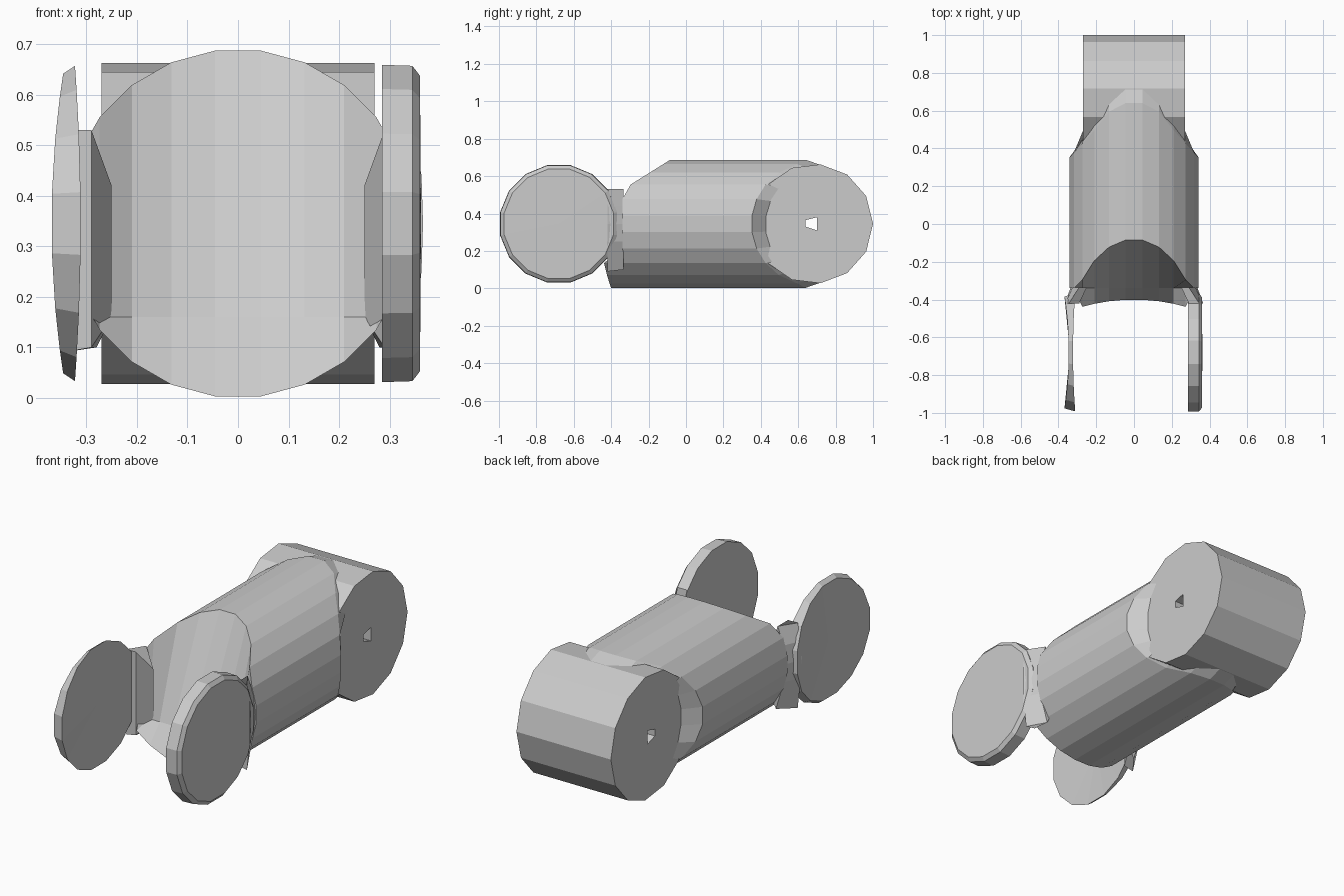
import bpy, bmesh
from math import sin, cos, pi, sqrt

cube = bpy.data.objects.get("Cube")
if cube:
    bpy.data.objects.remove(cube)

grey = bpy.data.materials.new("light grey")
grey.use_nodes = True
grey.diffuse_color = (0.6, 0.6, 0.6, 1)
grey.node_tree.nodes["Principled BSDF"].inputs["Base Color"].default_value = (0.6, 0.6, 0.6, 1)

MID = 0.345        # height of every axis
PIVOT = 0.68       # distance of both pivots from the centre
R_PIVOT = 0.32


def finish(name, bm):
    bmesh.ops.recalc_face_normals(bm, faces=bm.faces)
    mesh = bpy.data.meshes.new(name)
    bm.to_mesh(mesh)
    bm.free()
    mesh.materials.append(grey)
    obj = bpy.data.objects.new(name, mesh)
    bpy.context.collection.objects.link(obj)
    return obj


def add_ring(bm, points):
    return [bm.verts.new(p) for p in points]


def bridge(bm, a, b):
    n = len(a)
    for i in range(n):
        j = (i + 1) % n
        bm.faces.new((a[i], a[j], b[j], b[i]))


def fan(bm, ring, apex):
    tip = bm.verts.new(apex)
    for i, v in enumerate(ring):
        bm.faces.new((v, ring[(i + 1) % len(ring)], tip))


# Body: round shank with a scooped front and a rear fitted to the cross barrel
def front_y(x, z):
    if z < 0.16:
        return -0.40 - 0.04 * (x / 0.28) ** 2
    return max(-0.34, -0.08 - (2 * MID - z) * 1.6)


def rear_y(z):
    reach = sqrt(max(0.0, 0.33 ** 2 - (z - MID) ** 2))
    return min(0.64, PIVOT - reach)


SEG = 24
section = []
for i in range(SEG):
    a = 2 * pi * (i + 0.5) / SEG
    section.append((0.345 * cos(a), MID + 0.345 * sin(a)))

bm = bmesh.new()
front = add_ring(bm, [(x, front_y(x, z), z) for x, z in section])
rear = add_ring(bm, [(x, rear_y(z), z) for x, z in section])
inner = add_ring(bm, [(max(-0.265, min(0.265, x)), rear_y(z) + 0.08,
                       MID + (z - MID) * 0.92) for x, z in section])
bridge(bm, front, rear)
bridge(bm, rear, inner)
# Scoop: vertical strips with a small shelf near the bottom
half = SEG // 2
top = front[:half]
bottom = front[:half - 1:-1]
middle = add_ring(bm, [(v.co.x, -0.34, max(0.16, w.co.z + 0.01))
                       for v, w in zip(top, bottom)])
for upper, lower in ((top, middle), (middle, bottom)):
    for i in range(half - 1):
        bm.faces.new((upper[i], upper[i + 1], lower[i + 1], lower[i]))
for i in (0, half - 1):
    bm.faces.new((top[i], middle[i], bottom[i]))
finish("body", bm)

# Rear cross barrel with a small square hole right through
bm = bmesh.new()
SIDES = 13
HOLE = [(0.70, 0.38), (0.64, 0.365), (0.64, 0.33), (0.70, 0.31)]
outer_rings, hole_rings = [], []
for x in (-0.27, 0.27):
    outer = add_ring(bm, [(x, PIVOT + R_PIVOT * cos(2 * pi * i / SIDES),
                           MID + R_PIVOT * sin(2 * pi * i / SIDES)) for i in range(SIDES)])
    hole = add_ring(bm, [(x, y, z) for y, z in HOLE])
    for i in range(SIDES):
        j = (i + 1) % SIDES
        near, far = hole[i * 4 // SIDES], hole[j * 4 // SIDES]
        corners = [outer[i], outer[j], far] + ([near] if near is not far else [])
        bm.faces.new(corners)
    outer_rings.append(outer)
    hole_rings.append(hole)
bridge(bm, *outer_rings)
bridge(bm, *hole_rings)
finish("rear_barrel", bm)

# Front fork discs
DISC = 16


def disc_ring(bm, radius, x_of_angle):
    angles = [2 * pi * (i + 0.5) / DISC for i in range(DISC)]
    return add_ring(bm, [(x_of_angle(a), -PIVOT + radius * cos(a),
                          MID + radius * sin(a)) for a in angles])


bm = bmesh.new()
a = disc_ring(bm, 0.32, lambda t: 0.285)
b = disc_ring(bm, 0.318, lambda t: 0.345)
c = disc_ring(bm, 0.298, lambda t: 0.36)
bridge(bm, a, b)
bridge(bm, b, c)
fan(bm, a, (0.285, -PIVOT, MID))
fan(bm, c, (0.362, -PIVOT, MID))
finish("left_disc", bm)

# Thin disc, dished on both faces
bm = bmesh.new()
a = disc_ring(bm, 0.318, lambda t: -0.323 + 0.012 * cos(t) ** 2)
b = disc_ring(bm, 0.302, lambda t: -0.345 - 0.024 * cos(t) ** 2)
bridge(bm, a, b)
fan(bm, a, (-0.331, -PIVOT, MID))
fan(bm, b, (-0.339, -PIVOT, MID))
finish("right_disc", bm)

# Necks joining the body to the discs
BACK = [(0.29, 0.53), (0.325, 0.44), (0.335, MID), (0.325, 0.25),
        (0.28, 0.10), (0.25, 0.16), (0.25, 0.42)]
FRONT = [(0.345, 0.53), (0.363, 0.44), (0.366, MID), (0.363, 0.25),
         (0.345, 0.09), (0.29, 0.10), (0.29, 0.53)]
for name, side in (("left_neck", 1), ("right_neck", -1)):
    bm = bmesh.new()
    a = add_ring(bm, [(side * x, -0.335, z) for x, z in BACK])
    b = add_ring(bm, [(side * x, -0.42, z) for x, z in FRONT])
    bridge(bm, a, b)
    bm.faces.new(a)
    bm.faces.new(b)
    finish(name, bm)
